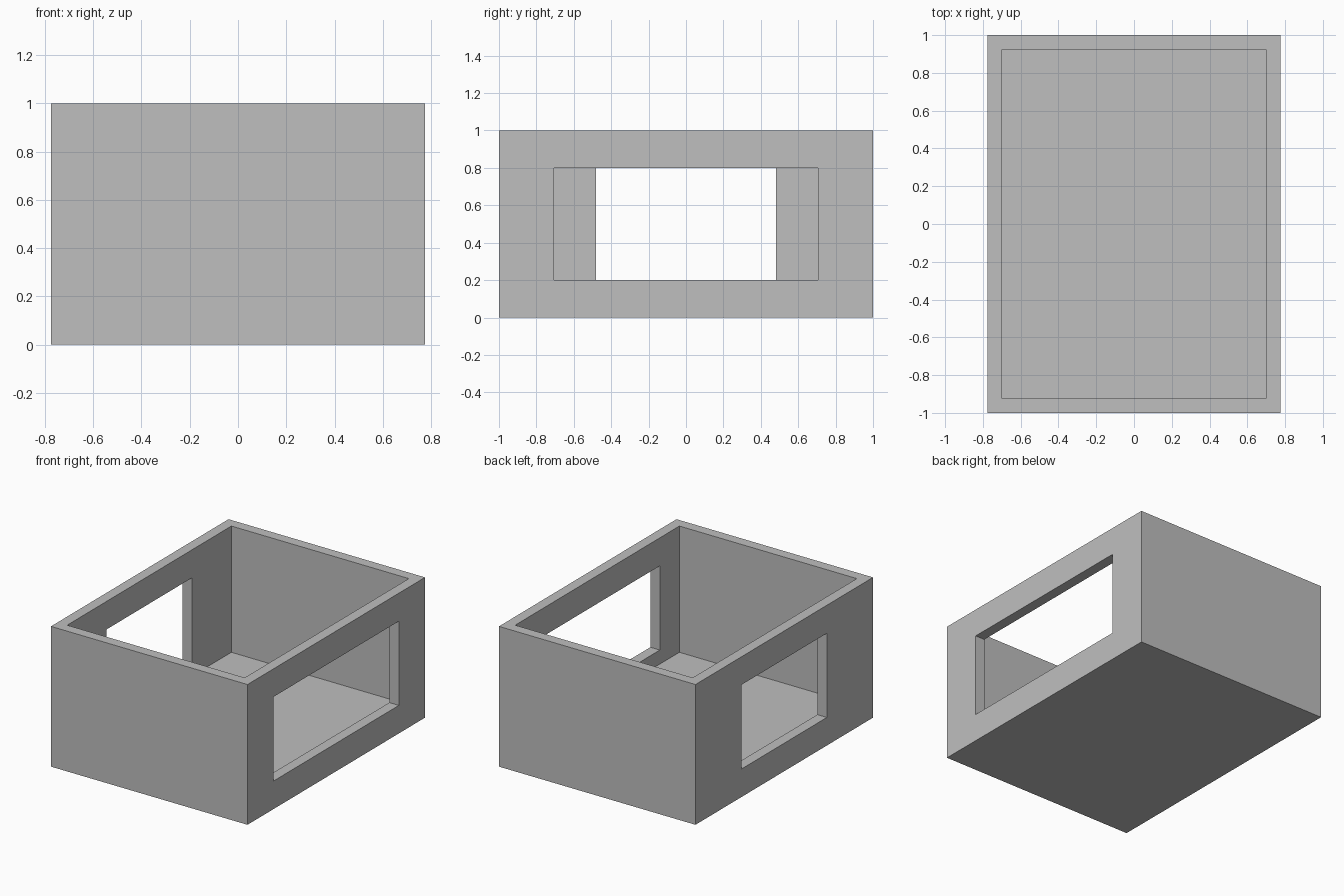
import bpy

cube = bpy.data.objects.get("Cube")
if cube:
    bpy.data.objects.remove(cube, do_unlink=True)

# Overall dimensions
HALF_X, HALF_Y, HEIGHT = 0.775, 1.0, 1.0
WALL, FLOOR = 0.075, 0.1
SILL, LINTEL = 0.2, 0.8

grey = bpy.data.materials.new("plain grey")
grey.use_nodes = True
colour = (0.52, 0.52, 0.52, 1)
grey.diffuse_color = colour
grey.node_tree.nodes["Principled BSDF"].inputs["Base Color"].default_value = colour


def box(name, low, high):
    """Axis-aligned box between two corners."""
    centre = [(a + b) / 2 for a, b in zip(low, high)]
    bpy.ops.mesh.primitive_cube_add(size=1, location=centre)
    obj = bpy.context.object
    obj.name = name
    obj.scale = [b - a for a, b in zip(low, high)]
    bpy.ops.object.transform_apply(location=True, rotation=False, scale=True)
    obj.data.materials.append(grey)
    return obj


def cut(target, cutter):
    """Subtract the cutter, then discard it."""
    cutter.hide_render = True
    mod = target.modifiers.new("opening", 'BOOLEAN')
    mod.operation = 'DIFFERENCE'
    mod.solver = 'EXACT'
    mod.object = cutter
    bpy.context.view_layer.objects.active = target
    bpy.ops.object.modifier_apply(modifier=mod.name)
    bpy.data.objects.remove(cutter, do_unlink=True)


# Open-topped shell: floor and four walls
shell = box("open_box_shell", (-HALF_X, -HALF_Y, 0), (HALF_X, HALF_Y, HEIGHT))
inner_x, inner_y = HALF_X - WALL, HALF_Y - WALL
cut(shell, box("interior_cutter", (-inner_x, -inner_y, FLOOR),
               (inner_x, inner_y, HEIGHT + 0.5)))

# Wide window in the left wall (+x), narrower one in the right wall (-x)
for name, side, half_width in (("left", 1, 0.705), ("right", -1, 0.48)):
    ends = sorted((side * (inner_x - 0.2), side * (HALF_X + 0.2)))
    cut(shell, box(name + "_window_cutter", (ends[0], -half_width, SILL),
                   (ends[1], half_width, LINTEL)))
